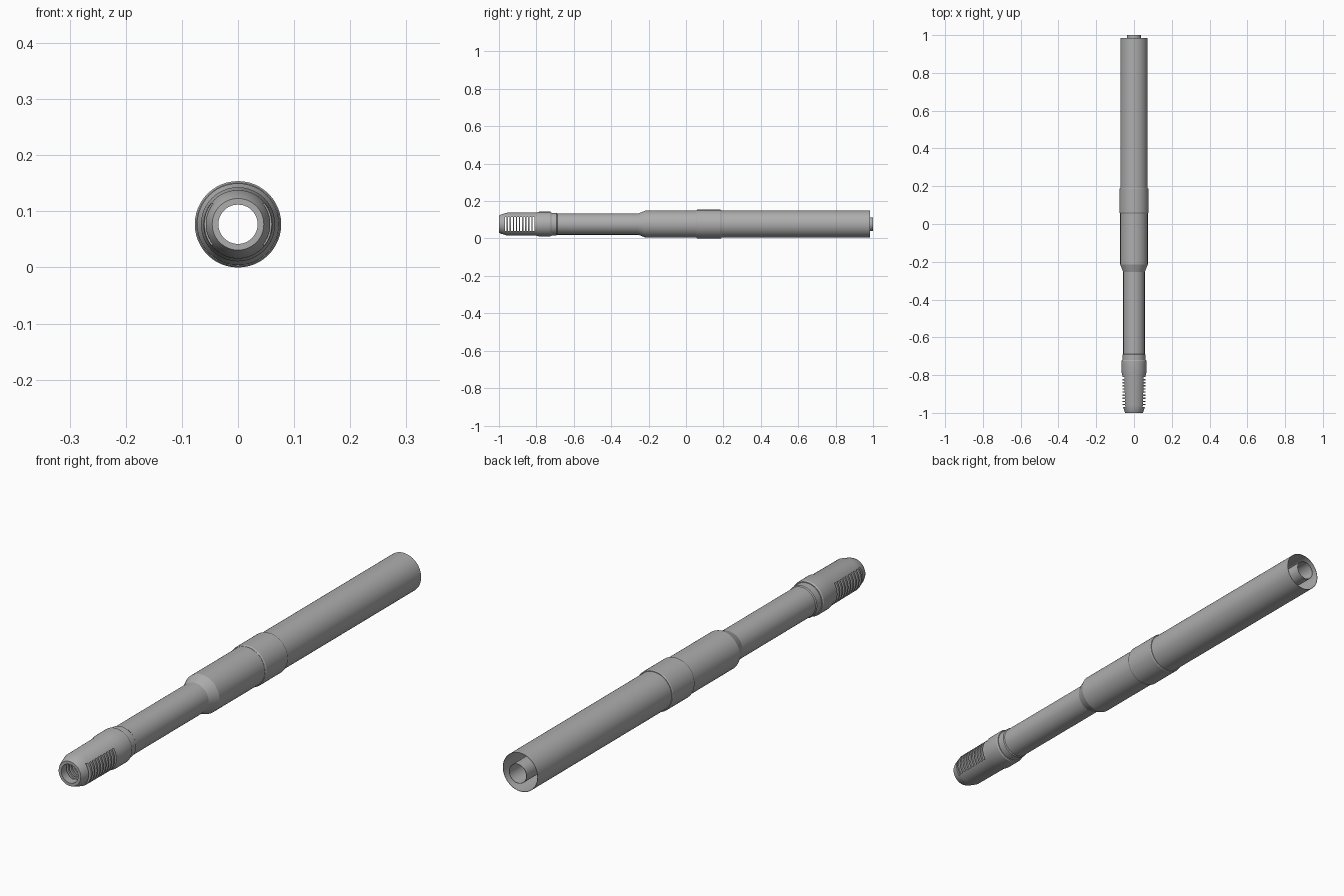
import bpy, bmesh, math
from mathutils import Matrix, Vector

AXIS_Z = 0.077
SEGMENTS = 48
BORE = 0.035

cube = bpy.data.objects.get("Cube")
if cube:
    bpy.data.objects.remove(cube, do_unlink=True)

steel = bpy.data.materials.new("grey_steel")
steel.use_nodes = True
grey = (0.42, 0.42, 0.42, 1)
steel.diffuse_color = grey
steel.node_tree.nodes["Principled BSDF"].inputs["Base Color"].default_value = grey


def finish(name, bm):
    mesh = bpy.data.meshes.new(name)
    bmesh.ops.recalc_face_normals(bm, faces=bm.faces)
    bm.to_mesh(mesh)
    bm.free()
    mesh.materials.append(steel)
    obj = bpy.data.objects.new(name, mesh)
    bpy.context.collection.objects.link(obj)
    return obj


def activate(obj):
    bpy.ops.object.select_all(action='DESELECT')
    obj.select_set(True)
    bpy.context.view_layer.objects.active = obj


def smooth(obj):
    activate(obj)
    bpy.ops.object.shade_smooth_by_angle(angle=math.radians(20))


def lathe(name, profile):
    """Revolve a closed (y, radius) profile about the long axis."""
    bm = bmesh.new()
    rings = []
    for y, r in profile:
        ring = []
        for i in range(SEGMENTS):
            a = math.tau * i / SEGMENTS
            ring.append(bm.verts.new((r * math.cos(a), y, AXIS_Z + r * math.sin(a))))
        rings.append(ring)
    for k, ring in enumerate(rings):
        following = rings[(k + 1) % len(rings)]
        for i in range(SEGMENTS):
            j = (i + 1) % SEGMENTS
            bm.faces.new((ring[i], ring[j], following[j], following[i]))
    return finish(name, bm)


# Tapered front piece with a collar at its rear
muzzle = lathe("muzzle_piece", [
    (-1.0, BORE), (-1.0, 0.046), (-0.99, 0.051), (-0.957, 0.061),
    (-0.80, 0.062), (-0.785, 0.066), (-0.725, 0.066), (-0.72, 0.063),
    (-0.72, BORE)])

# Row of side slots passing through both walls
bm = bmesh.new()
for i in range(10):
    place = Matrix.Translation(Vector((0, -0.964 + 0.0165 * i, AXIS_Z)))
    size = Matrix.Diagonal((0.3, 0.0095, 0.074, 1))
    bmesh.ops.create_cube(bm, size=1, matrix=place @ size)
cutter = finish("slot_cutter", bm)
cutter.hide_render = True
cut = muzzle.modifiers.new("slots", 'BOOLEAN')
cut.operation = 'DIFFERENCE'
cut.solver = 'EXACT'
cut.object = cutter
activate(muzzle)
bpy.ops.object.modifier_apply(modifier=cut.name)
bpy.data.objects.remove(cutter, do_unlink=True)
smooth(muzzle)

# Slim barrel with a low shoulder, flaring into the wide section
smooth(lathe("barrel", [
    (-0.72, BORE), (-0.72, 0.060), (-0.692, 0.060), (-0.688, 0.057),
    (-0.255, 0.057), (-0.215, 0.073), (0.07, 0.073), (0.07, BORE)]))

# Raised coupling ring
smooth(lathe("coupling_ring", [
    (0.055, 0.06), (0.055, 0.074), (0.06, 0.077), (0.185, 0.077),
    (0.189, 0.075), (0.189, 0.06)]))

# Thin open rear sleeve
smooth(lathe("rear_sleeve", [
    (0.18, 0.0725), (0.985, 0.0725), (0.985, 0.071), (0.18, 0.071)]))

# Inner tube standing slightly out of the sleeve
smooth(lathe("inner_tube", [
    (0.07, BORE), (0.07, 0.0365), (1.0, 0.0365), (1.0, BORE)]))
